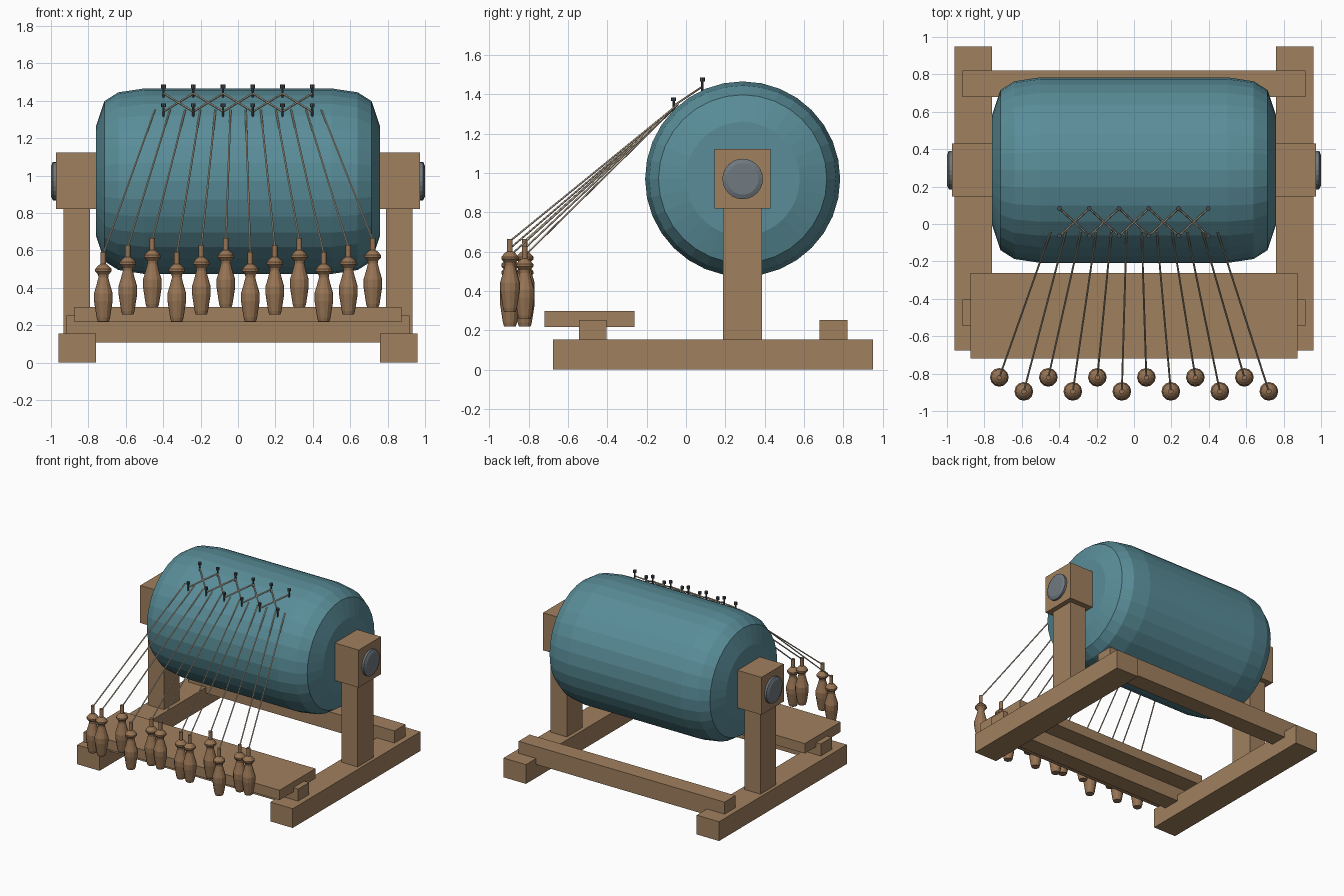
import bpy, math
from mathutils import Vector, Matrix

cube = bpy.data.objects.get("Cube")
if cube:
    bpy.data.objects.remove(cube, do_unlink=True)


def material(name, r, g, b):
    m = bpy.data.materials.new(name)
    m.use_nodes = True
    m.diffuse_color = (r, g, b, 1)
    m.node_tree.nodes["Principled BSDF"].inputs["Base Color"].default_value = (r, g, b, 1)
    return m


WOOD = material("oak wood", 0.35, 0.215, 0.112)
BOBBIN = material("bobbin wood", 0.31, 0.175, 0.09)
CLOTH = material("teal cloth", 0.1, 0.265, 0.315)
STEEL = material("grey steel", 0.16, 0.19, 0.215)
PIN = material("dark pin metal", 0.06, 0.07, 0.08)
THREAD = material("linen thread", 0.66, 0.56, 0.42)


def add(name, verts, faces, mat):
    mesh = bpy.data.meshes.new(name)
    mesh.from_pydata(verts, [], faces)
    mesh.materials.append(mat)
    ob = bpy.data.objects.new(name, mesh)
    bpy.context.collection.objects.link(ob)
    return ob


def box(name, xs, ys, zs, mat=WOOD):
    verts = [(x, y, z) for x in sorted(xs) for y in sorted(ys) for z in sorted(zs)]
    faces = [(0, 1, 3, 2), (4, 6, 7, 5), (0, 4, 5, 1), (2, 3, 7, 6), (0, 2, 6, 4), (1, 5, 7, 3)]
    return add(name, verts, faces, mat)


def lathe(name, profile, start, direction, sides, mat):
    """Turn (height, radius) points about an axis from start along direction."""
    turn = Vector(direction).to_track_quat("Z", "Y").to_matrix().to_4x4()
    place = Matrix.Translation(start) @ turn
    verts, faces = [], []
    for h, r in profile:
        for i in range(sides):
            a = math.tau * i / sides
            verts.append(place @ Vector((r * math.cos(a), r * math.sin(a), h)))
    for k in range(len(profile) - 1):
        for i in range(sides):
            j = (i + 1) % sides
            a, b = k * sides, (k + 1) * sides
            faces.append((a + i, a + j, b + j, b + i))
    faces.append(tuple(reversed(range(sides))))
    faces.append(tuple(range(len(verts) - sides, len(verts))))
    return add(name, verts, faces, mat)


def strand(name, a, b):
    a, b = Vector(a), Vector(b)
    return lathe(name, [(0, 0.005), ((b - a).length, 0.005)], a, b - a, 6, THREAD)


AXIS_Y, AXIS_Z, RADIUS = 0.288, 0.97, 0.496


def roll_top(y):
    return AXIS_Z + math.sqrt(RADIUS ** 2 - (y - AXIS_Y) ** 2)


# Padded roller with rounded ends
half = [(0.5, RADIUS), (0.64, 0.475), (0.714, 0.428), (0.76, 0.29)]
roll = [(-x, r) for x, r in reversed(half)] + half
lathe("roller_pillow", roll, (0, AXIS_Y, AXIS_Z), (1, 0, 0), 32, CLOTH)

# Side frames with bearing blocks and axle ends
for s, side in ((1, "left"), (-1, "right")):
    box(side + "_foot_rail", (s * 0.76, s * 0.96), (-0.675, 0.95), (0, 0.155))
    box(side + "_post", (s * 0.79, s * 0.934), (0.188, 0.387), (0.155, 0.82))
    box(side + "_bearing_block", (s * 0.75, s * 0.973), (0.146, 0.43), (0.82, 1.122))
    lathe(side + "_axle_end", [(0, 0.103), (0.26, 0.103), (0.27, 0.08)],
          (s * 0.73, AXIS_Y, AXIS_Z), (s, 0, 0), 24, STEEL)

# Cross bars and front shelf
box("rear_crossbar", (-0.917, 0.917), (0.68, 0.82), (0.107, 0.252))
box("front_crossbar", (-0.917, 0.917), (-0.545, -0.405), (0.107, 0.252))
box("front_shelf", (-0.874, 0.874), (-0.72, -0.263), (0.218, 0.298))

# Hanging bobbins, each with its thread up to the roller
bobbin = [(0, 0.03), (0.02, 0.036), (0.11, 0.05), (0.15, 0.05), (0.19, 0.038),
          (0.235, 0.026), (0.25, 0.028), (0.268, 0.044), (0.28, 0.044),
          (0.3, 0.026), (0.308, 0.014), (0.372, 0.014)]
for i in range(12):
    x = -0.72 + i * 0.131
    y = -0.82 if i % 2 == 0 else -0.895
    z = 0.22 + 0.037 * (i % 3)
    lathe(f"bobbin_{i + 1}", bobbin, (x, y, z), (0, 0, 1), 12, BOBBIN)
    strand(f"bobbin_thread_{i + 1}", (x, y, z + 0.36),
           (-0.445 + i * 0.081, -0.04, roll_top(-0.04) + 0.008))

# Two rows of pins with crossed threads between them
FRONT, BACK = -0.063, 0.083
for i in range(6):
    x = -0.398 + i * 0.159
    for y, row in ((FRONT, "front"), (BACK, "back")):
        lathe(f"{row}_pin_{i + 1}",
              [(0, 0.006), (0.06, 0.006), (0.06, 0.013), (0.08, 0.013)],
              (x, y, roll_top(y) - 0.015), (0, 0, 1), 8, PIN)
    if i < 5:
        low, high = roll_top(FRONT) + 0.022, roll_top(BACK) + 0.018
        strand(f"lace_rising_{i + 1}", (x, FRONT, low), (x + 0.159, BACK, high))
        strand(f"lace_falling_{i + 1}", (x, BACK, high), (x + 0.159, FRONT, low))
